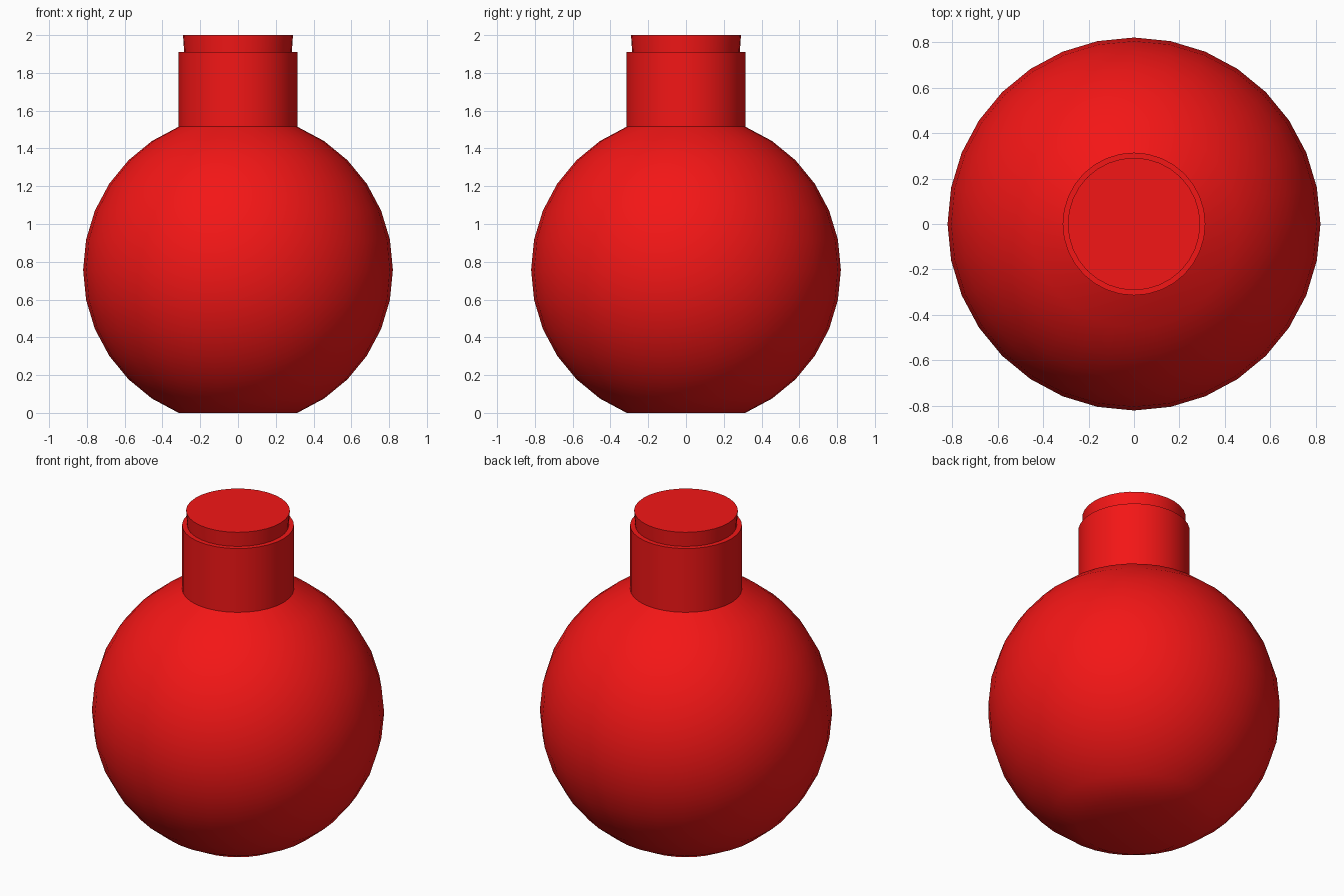
import bpy, bmesh, math

if "Cube" in bpy.data.objects:
    bpy.data.objects.remove(bpy.data.objects["Cube"])

SEGMENTS = 32
red = bpy.data.materials.new("red")
red.diffuse_color = (0.9, 0.008, 0.008, 1)
red.use_nodes = True
red.node_tree.nodes["Principled BSDF"].inputs["Base Color"].default_value = red.diffuse_color


def lathe(name, profile, angle):
    """Revolve (radius, z) points around z and close both ends."""
    bm = bmesh.new()
    rings = []
    for r, z in profile:
        rings.append([bm.verts.new((r * math.cos(2 * math.pi * i / SEGMENTS),
                                    r * math.sin(2 * math.pi * i / SEGMENTS), z))
                      for i in range(SEGMENTS)])
    for a, b in zip(rings, rings[1:]):
        for i in range(SEGMENTS):
            j = (i + 1) % SEGMENTS
            bm.faces.new((a[i], a[j], b[j], b[i]))
    bm.faces.new(rings[0][::-1])
    bm.faces.new(rings[-1])
    mesh = bpy.data.meshes.new(name)
    bm.to_mesh(mesh)
    bm.free()
    obj = bpy.data.objects.new(name, mesh)
    bpy.context.collection.objects.link(obj)
    mesh.materials.append(red)
    bpy.ops.object.select_all(action='DESELECT')
    obj.select_set(True)
    bpy.context.view_layer.objects.active = obj
    bpy.ops.object.shade_smooth_by_angle(angle=math.radians(angle))
    return obj


# Round body with a flat foot, stepped neck and slightly flared stopper
R = 0.82
center = R * math.sin(math.radians(67.5))
body = [(R * math.cos(math.radians(a * 11.25)),
         center + R * math.sin(math.radians(a * 11.25))) for a in range(-6, 7)]
neck_r = body[-1][0]
neck_and_stopper = [(neck_r, 1.91), (0.285, 1.91), (0.291, 2.0)]
lathe("flask", body + neck_and_stopper, 30)
